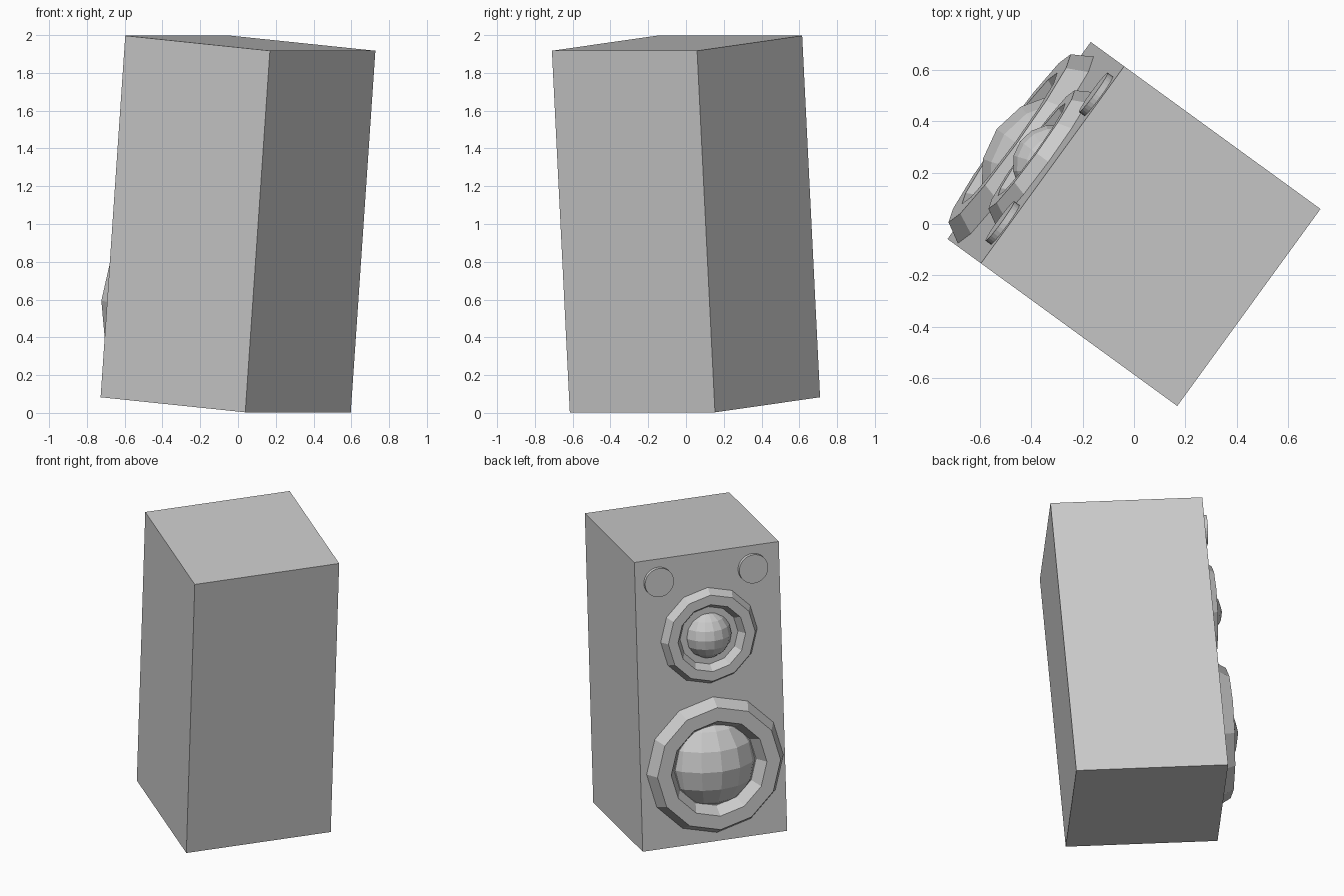
import bpy
from mathutils import Matrix, Vector

cube = bpy.data.objects.get("Cube")
if cube:
    bpy.data.objects.remove(cube, do_unlink=True)

# One plain grey for the whole speaker
grey = bpy.data.materials.new("plain_grey")
grey.use_nodes = True
colour = (0.6, 0.6, 0.6, 1)
grey.diffuse_color = colour
grey.node_tree.nodes["Principled BSDF"].inputs["Base Color"].default_value = colour

# Leaning frame: across the baffle, out of the baffle, up the cabinet
across = Vector((0.588, 0.809, 0)).normalized()
out = Vector((-0.809, 0.583, 0.084))
out = (out - across * out.dot(across)).normalized()
up = across.cross(out)
lean = Matrix((across, out, up)).transposed().to_4x4()
lean.translation = (0, 0, 1)

WIDTH, HEIGHT = 0.95, 1.921
FACE = WIDTH / 2
FACING_OUT = Matrix.Rotation(-1.5707963, 4, "X")


def place(name, position, turn=Matrix()):
    """Name the new part, colour it and set it in the leaning frame."""
    part = bpy.context.object
    part.name = name
    part.data.materials.append(grey)
    part.matrix_world = lean @ Matrix.Translation(position) @ turn
    return part


# Cabinet
bpy.ops.mesh.primitive_cube_add(size=1)
place("cabinet", (0, 0, 0), Matrix.Diagonal((WIDTH, WIDTH, HEIGHT, 1)))


def driver(name, x, z, ring, dome, sunk):
    """Round surround with a domed cone in its middle."""
    bpy.ops.mesh.primitive_torus_add(major_segments=12, minor_segments=6,
                                     major_radius=ring, minor_radius=ring / 4)
    place(name + "_surround", (x, FACE, z), FACING_OUT)
    bpy.ops.mesh.primitive_uv_sphere_add(segments=16, ring_count=8, radius=dome)
    place(name + "_dome", (x, FACE - sunk, z))


driver("woofer", -0.015, -0.454, 0.36, 0.33, 0.19)
driver("tweeter", 0, 0.407, 0.254, 0.155, 0.045)

# Small round knobs in the upper corners
for side, x in (("first", 0.322), ("second", -0.298)):
    bpy.ops.mesh.primitive_cylinder_add(vertices=32, radius=0.095, depth=0.05)
    place(side + "_knob", (x, FACE, 0.812), FACING_OUT)
